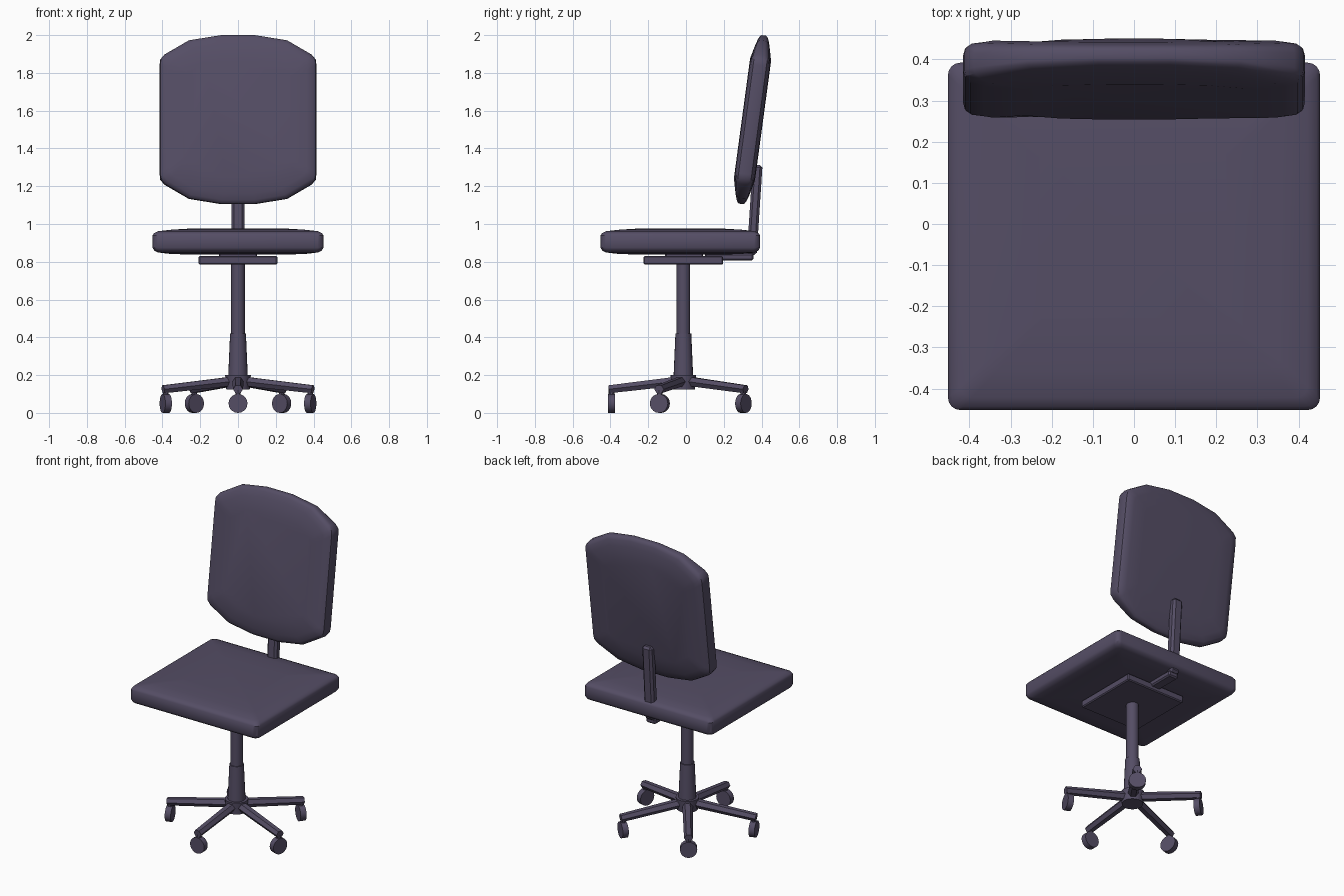
import bpy, bmesh, math
from mathutils import Vector, Matrix

if "Cube" in bpy.data.objects:
    bpy.data.objects.remove(bpy.data.objects["Cube"])

mat = bpy.data.materials.new("dark_violet")
mat.diffuse_color = (0.09, 0.075, 0.13, 1)
mat.use_nodes = True
mat.node_tree.nodes["Principled BSDF"].inputs["Base Color"].default_value = mat.diffuse_color


def make(name, bm, smooth=35):
    bmesh.ops.recalc_face_normals(bm, faces=bm.faces)
    me = bpy.data.meshes.new(name)
    bm.to_mesh(me)
    bm.free()
    ob = bpy.data.objects.new(name, me)
    bpy.context.collection.objects.link(ob)
    me.materials.append(mat)
    bpy.ops.object.select_all(action='DESELECT')
    ob.select_set(True)
    bpy.context.view_layer.objects.active = ob
    bpy.ops.object.shade_smooth_by_angle(angle=math.radians(smooth))
    return ob


def loft(name, rings):
    """Skin a stack of closed rings and cap both ends."""
    bm = bmesh.new()
    vs = [[bm.verts.new(p) for p in r] for r in rings]
    n = len(vs[0])
    for a, b in zip(vs, vs[1:]):
        for i in range(n):
            j = (i + 1) % n
            bm.faces.new((a[i], a[j], b[j], b[i]))
    bm.faces.new(vs[0][::-1])
    bm.faces.new(vs[-1])
    return make(name, bm)


def mirror4(quarter):
    """Complete a quarter outline (running from +x side to +y side) around both axes."""
    half = quarter + [(-x, y) for x, y in quarter[::-1]]
    return half + [(-x, -y) for x, y in half]


def rod(name, p1, p2, r1, r2, sides=20, turn=0.0, flat=(1, 1), smooth=35):
    """Cone or prism from p1 to p2; flat scales its cross-section."""
    p1, p2 = Vector(p1), Vector(p2)
    d = p2 - p1
    bm = bmesh.new()
    bmesh.ops.create_cone(bm, cap_ends=True, segments=sides, radius1=r1,
                          radius2=r2, depth=d.length)
    m = (Matrix.Translation((p1 + p2) / 2) @ d.to_track_quat('Z', 'Y').to_matrix().to_4x4()
         @ Matrix.Diagonal((flat[0], flat[1], 1, 1)) @ Matrix.Rotation(turn, 4, 'Z'))
    bmesh.ops.transform(bm, matrix=m, verts=bm.verts)
    return make(name, bm, smooth)


def box(name, lo, hi, bevel=0.006, slope=0.0):
    """Bevelled box; slope leans it back in y with height."""
    lo, hi = Vector(lo), Vector(hi)
    bm = bmesh.new()
    bmesh.ops.create_cube(bm, size=1)
    for v in bm.verts:
        v.co = Vector(a * b for a, b in zip(v.co, hi - lo)) + (lo + hi) / 2
        v.co.y += slope * (v.co.z - lo.z)
    bmesh.ops.bevel(bm, geom=bm.edges[:], offset=bevel, segments=1, affect='EDGES')
    return make(name, bm, 20)


# Seat cushion: rounded square, gently crowned above and below
HX, HY, CY, R = 0.452, 0.422, -0.03, 0.03
corner = [(HX - R + R * math.cos(a), HY - R + R * math.sin(a))
          for a in (0, math.pi / 8, math.pi / 4, 3 * math.pi / 8, math.pi / 2)]
seat_outline = mirror4(corner)
levels = [(0.22, 0.838), (0.10, 0.841), (0.03, 0.849), (0.008, 0.86), (0, 0.875),
          (0, 0.94), (0.008, 0.952), (0.03, 0.962), (0.10, 0.97), (0.22, 0.977)]
loft("seat", [[(x * (HX - s) / HX, CY + y * (HY - s) / HY, z) for x, y in seat_outline]
              for s, z in levels])

# Backrest cushion: twelve-sided pad that thins towards its top and bottom, tilted back
back_outline = mirror4([(0.415, 0.29), (0.412, 0.318), (0.39, 0.345), (0.26, 0.422), (0.09, 0.45)])
tilt = math.radians(7.7)


def back_point(x, v, inset, w):
    x *= (0.415 - inset) / 0.415
    v *= (0.45 - inset) / 0.45
    w *= 1 - 0.5 * max(0, (abs(v) - 0.32) / 0.13)
    return (x, 0.352 + v * math.sin(tilt) + w * math.cos(tilt),
            1.5525 + v * math.cos(tilt) - w * math.sin(tilt))


layers = [(0.13, -0.056), (0.05, -0.053), (0.018, -0.046), (0.004, -0.035), (0, -0.02),
          (0, 0.02), (0.004, 0.035), (0.018, 0.046), (0.05, 0.053), (0.13, 0.056)]
loft("backrest", [[back_point(x, v, s, w) for x, v in back_outline] for s, w in layers])

# Support under the seat and the upright that carries the backrest
box("seat_plate", (-0.208, -0.225, 0.785), (0.208, 0.197, 0.83))
box("plate_spacer", (-0.1, -0.11, 0.825), (0.1, 0.09, 0.845))
box("back_arm", (-0.034, 0.1, 0.808), (0.034, 0.358, 0.845), 0.008)
box("back_upright", (-0.034, 0.322, 0.835), (0.034, 0.374, 1.312), 0.013, slope=0.065)

# Column, sleeve and hub
C = Vector((0, -0.014, 0))
up = lambda z: C + Vector((0, 0, z))
rod("column", up(0.4), up(0.79), 0.036, 0.036)
rod("column_sleeve", up(0.19), up(0.42), 0.052, 0.042)
rod("hub", up(0.125), up(0.2), 0.062, 0.068, 20)

# Five legs, each with a stem and a caster wheel facing outward
for i, r in enumerate((0.38, 0.402, 0.393, 0.393, 0.402)):
    a = -math.pi / 2 + i * math.tau / 5
    d = Vector((math.cos(a), math.sin(a), 0))
    at = lambda q, z: C + d * q + Vector((0, 0, z))
    rod(f"leg_{i + 1}", at(0.03, 0.168), at(r + 0.015, 0.125), 0.031, 0.027, 6,
        turn=math.pi / 6, flat=(0.98, 0.9), smooth=20)
    rod(f"caster_stem_{i + 1}", at(r, 0.085), at(r, 0.125), 0.015, 0.015, 10)
    rod(f"wheel_{i + 1}", at(r - 0.018, 0.05), at(r + 0.018, 0.05), 0.05, 0.05, 20)
